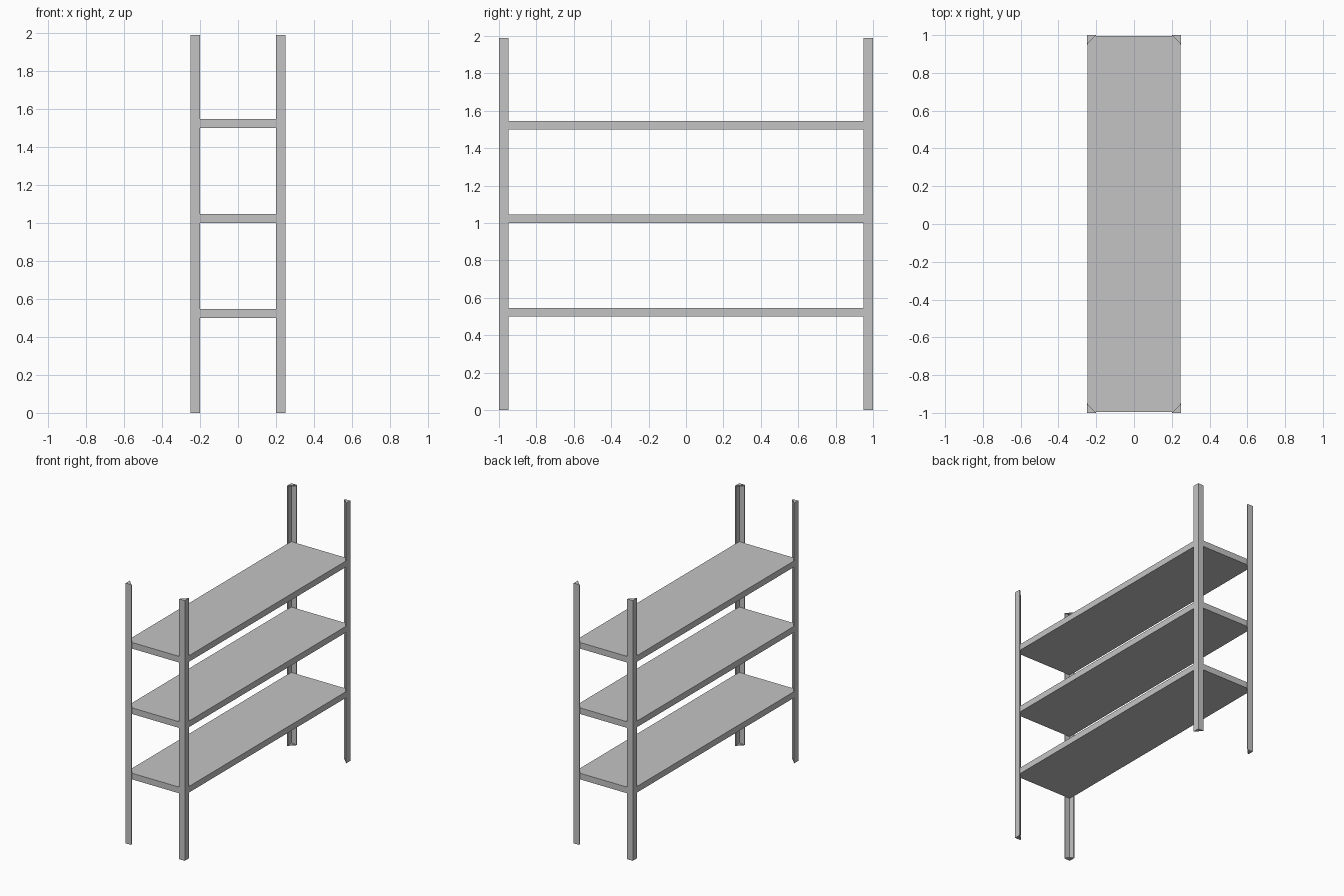
import bpy
import bmesh

cube = bpy.data.objects.get("Cube")
if cube:
    bpy.data.objects.remove(cube, do_unlink=True)

HALF_X, HALF_Y, HEIGHT = 0.25, 1.0, 1.99
FLANGE, SHEET = 0.05, 0.006

# Plain grey metal
grey = bpy.data.materials.new("grey_metal")
grey.use_nodes = True
colour = (0.55, 0.55, 0.55, 1)
grey.diffuse_color = colour
grey.node_tree.nodes["Principled BSDF"].inputs["Base Color"].default_value = colour


def prism(name, outline, bottom, top):
    """Extrude a plan outline between two heights."""
    bm = bmesh.new()
    face = bm.faces.new([bm.verts.new((x, y, bottom)) for x, y in outline])
    result = bmesh.ops.extrude_face_region(bm, geom=[face])
    verts = [v for v in result["geom"] if isinstance(v, bmesh.types.BMVert)]
    bmesh.ops.translate(bm, verts=verts, vec=(0, 0, top - bottom))
    bmesh.ops.recalc_face_normals(bm, faces=bm.faces)
    mesh = bpy.data.meshes.new(name)
    bm.to_mesh(mesh)
    bm.free()
    mesh.materials.append(grey)
    obj = bpy.data.objects.new(name, mesh)
    bpy.context.collection.objects.link(obj)
    return obj


# Angle posts with small triangular end plates at the four corners
angle = [(0, 0), (FLANGE, 0), (FLANGE, SHEET), (SHEET, SHEET), (SHEET, FLANGE), (0, FLANGE)]
triangle = [(0, 0), (FLANGE, 0), (0, FLANGE)]
for sx, side in ((1, "left"), (-1, "right")):
    for sy, end in ((-1, "front"), (1, "back")):
        def place(points):
            return [(sx * (HALF_X - u), sy * (HALF_Y - v)) for u, v in points]
        label = f"{end}_{side}"
        prism(f"{label}_post", place(angle), SHEET, HEIGHT - SHEET)
        prism(f"{label}_foot_plate", place(triangle), 0, SHEET)
        prism(f"{label}_top_plate", place(triangle), HEIGHT - SHEET, HEIGHT)

# Three solid shelves held inside the posts
x, y = HALF_X - 0.003, HALF_Y - SHEET
for level, z in (("lower", 0.5), ("middle", 1.0), ("upper", 1.5)):
    prism(f"{level}_shelf", [(-x, -y), (x, -y), (x, y), (-x, y)], z, z + 0.047)
